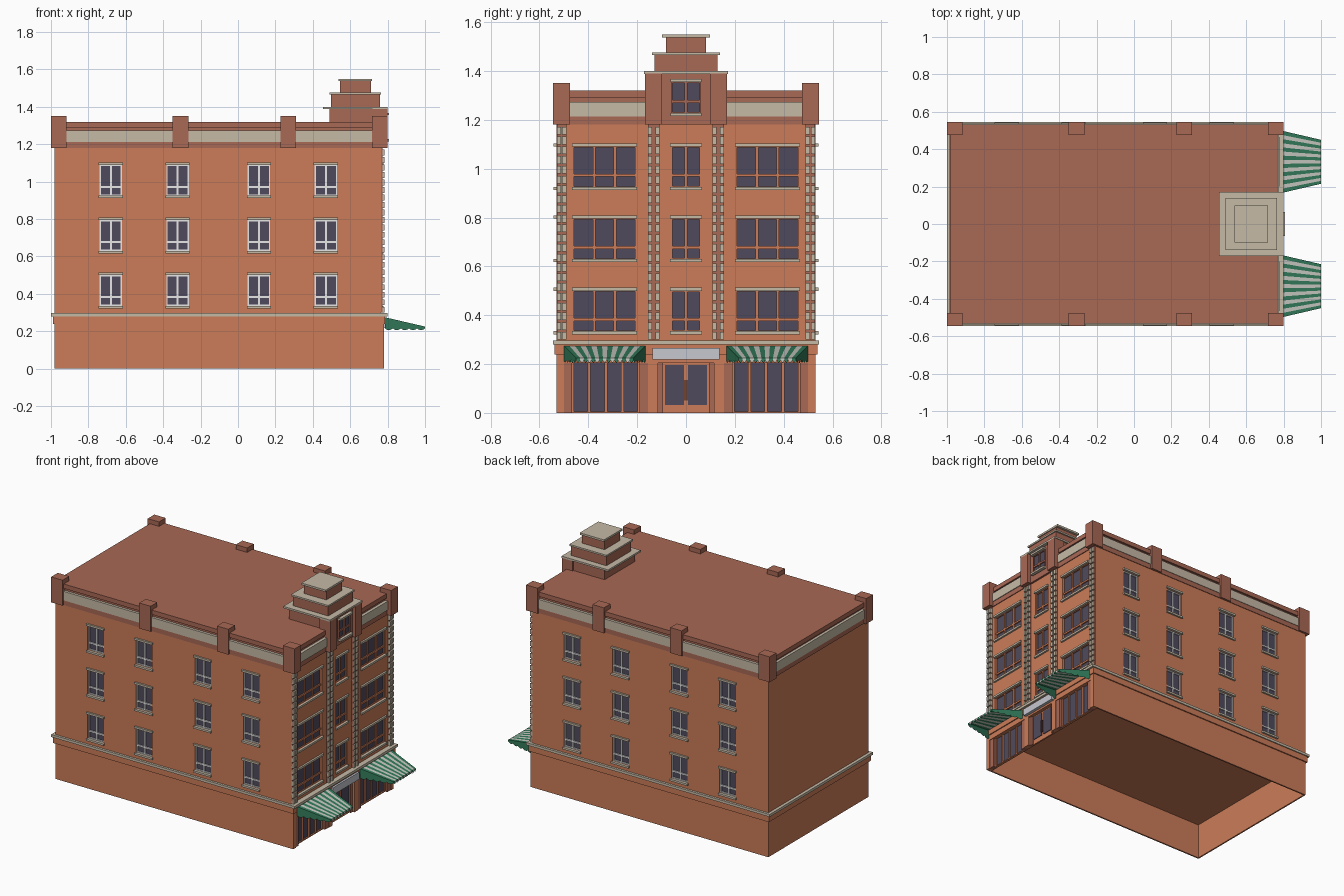
import bpy, bmesh
from mathutils import Vector

cube = bpy.data.objects.get("Cube")
if cube:
    bpy.data.objects.remove(cube, do_unlink=True)


def material(name, hex_code):
    srgb = [int(hex_code[i:i + 2], 16) / 255 for i in (0, 2, 4)]
    col = [c / 12.92 if c < 0.04 else ((c + 0.055) / 1.055) ** 2.4 for c in srgb] + [1]
    m = bpy.data.materials.new(name)
    m.use_nodes = True
    m.diffuse_color = col
    m.node_tree.nodes["Principled BSDF"].inputs["Base Color"].default_value = col
    return m


ORANGE = material("orange_brick", "cc7c58")
BROWN = material("brown_brick", "a86855")
STONE = material("beige_stone", "c6baa6")
GLASS = material("dark_glass", "504a5c")
WHITE = material("white_paint", "f0f0f0")
GREEN = material("awning_green", "337d5c")
CREAM = material("awning_cream", "cbccc4")
SIGN = material("sign_grey", "c6c8d0")
HANDLE = material("handle_brown", "5c3a30")

parts = {}


def box(name, mat, x0, x1, y0, y1, z0, z1):
    """Add a box to the named part."""
    bm = parts.setdefault(name, (bmesh.new(), [mat]))[0]
    vs = bmesh.ops.create_cube(bm, size=1)["verts"]
    size = Vector((x1 - x0, y1 - y0, z1 - z0))
    mid = Vector((x0 + x1, y0 + y1, z0 + z1)) / 2
    for v in vs:
        v.co = v.co * size + mid


FACADE, SIDE, BACK = 0.765, 0.53, -0.98


def wall_box(name, mat, wall, u0, u1, d0, d1, z0, z1):
    """Box on a wall: u runs along it, d points outward."""
    if wall == "facade":
        box(name, mat, FACADE + d0, FACADE + d1, u0, u1, z0, z1)
    elif wall == "front":
        box(name, mat, u0, u1, -SIDE - d1, -SIDE - d0, z0, z1)
    else:
        box(name, mat, u0, u1, SIDE + d0, SIDE + d1, z0, z1)


def window(wall, mid, width, z0, height, panes, bar_mat, edge, bar, out=0.0, cut=True):
    """Glazed opening with bars, sill and lintel."""
    u0, u1, z1 = mid - width / 2, mid + width / 2, z0 + height
    kind = wall + "_window_"
    if cut:
        wall_box("opening_cutter", GLASS, wall, u0, u1, -0.02, 0.02, z0, z1)
    wall_box(kind + "glass", GLASS, wall, u0, u1, out - 0.022, out - 0.014, z0, z1)

    def rail(a, b, c, d):
        wall_box(kind + "bars_" + bar_mat.name, bar_mat, wall, a, b, out - 0.02, out - 0.006, c, d)
    for i in range(panes + 1):
        half = edge if i in (0, panes) else bar / 2
        u = u0 + width * i / panes
        rail(max(u0, u - half), min(u1, u + half), z0, z1)
    for a, b in ((0, edge), (0.042, 0.042 + bar), (height - edge, height)):
        rail(u0, u1, z0 + a, z0 + b)
    for a, b in ((z0 - 0.013, z0), (z1, z1 + 0.013)):
        wall_box(kind + "stone", STONE, wall, u0 - 0.005, u1 + 0.005, out - 0.01, out + 0.012, a, b)


# Upper storeys
box("upper_walls", ORANGE, BACK, FACADE, -SIDE, SIDE, 0.24, 1.19)
for row in range(3):
    z = 0.335 + 0.295 * row
    for wall in ("front", "back"):
        for x in (-0.68, -0.323, 0.112, 0.47):
            window(wall, x, 0.12, z, 0.165, 2, WHITE, 0.007, 0.011)
    for y in (-0.333, 0.333):
        window("facade", y, 0.256, z, 0.165, 3, ORANGE, 0.003, 0.012)
    window("facade", 0, 0.12, z, 0.165, 2, ORANGE, 0.004, 0.012)

# Facade strips of stacked blocks
for s in (-1, 1):
    for y0, y1 in ((0.49, 0.528), (0.108, 0.156)):
        a, b = sorted((s * y0, s * y1))
        box("strip_backing", BROWN, FACADE - 0.01, FACADE + 0.008, a, b, 0.3, 1.18)
        for c, d in ((a, a + 0.017), (b - 0.017, b)):
            for i in range(22):
                z = 0.3 + 0.04 * i
                box("strip_blocks", STONE, FACADE, 0.783, c, d, z, z + 0.031)

# Belt course between ground floor and upper storeys
box("belt_brick", ORANGE, -0.99, 0.787, -0.538, 0.538, 0.24, 0.28)
box("belt_stone", STONE, -1, 0.80, -0.545, 0.545, 0.28, 0.297)

# Ground floor, open underneath
for s in (-1, 1):
    a, b = sorted((s * SIDE, s * (SIDE - 0.01)))
    box("ground_walls", ORANGE, BACK, 0.78, a, b, 0, 0.24)
box("ground_walls", ORANGE, BACK, BACK + 0.01, -SIDE, SIDE, 0, 0.24)
box("shop_header", ORANGE, 0.745, 0.78, -SIDE, SIDE, 0.205, 0.24)
for s in (-1, 1):
    def span(a, b):
        return sorted((s * a, s * b))
    box("shop_piers", ORANGE, 0.745, 0.78, *span(0.5, 0.53), 0, 0.21)
    box("shop_piers", ORANGE, 0.745, 0.78, *span(0.115, 0.155), 0, 0.21)
    for a, b in ((0.467, 0.5), (0.155, 0.19)):
        box("shop_jambs", BROWN, 0.745, 0.776, *span(a, b), 0, 0.21)
    box("shop_glass", GLASS, 0.745, 0.753, *span(0.19, 0.467), 0.003, 0.205)
    for i in range(5):
        y = 0.192 + 0.0682 * i
        box("shop_mullions", ORANGE, 0.745, 0.762, *span(y - 0.006, y + 0.006), 0, 0.205)
    box("shop_mullions", ORANGE, 0.745, 0.762, *span(0.19, 0.467), 0, 0.006)
    # Double door
    box("door_jambs", BROWN, 0.745, 0.766, *span(0.095, 0.115), 0, 0.21)
    box("door_glass", GLASS, 0.754, 0.760, *span(0.008, 0.086), 0.033, 0.197)
    box("door_handles", HANDLE, 0.755, 0.770, *span(0.002, 0.007), 0.05, 0.135)
box("door_leaf", ORANGE, 0.745, 0.756, -0.1, 0.1, 0, 0.21)
box("sign_board", SIGN, 0.775, 0.80, -0.138, 0.138, 0.218, 0.266)

# Parapet layers and posts
box("parapet_base", BROWN, -0.985, 0.77, -0.534, 0.534, 1.18, 1.213)
box("parapet_stone", STONE, -0.988, 0.775, -0.537, 0.537, 1.213, 1.273)
box("parapet_groove", BROWN, -0.97, 0.755, -0.52, 0.52, 1.273, 1.29)
box("roof", BROWN, -0.985, 0.766, -0.532, 0.532, 1.29, 1.32)
for s in (-1, 1):
    a, b = sorted((s * 0.475, s * 0.545))
    for x in (-0.958, -0.307, 0.268, 0.758):
        box("parapet_posts", BROWN, x - 0.042, x + 0.042, a, b, 1.18, 1.35)

# Stepped tower
box("tower_base", BROWN, 0.49, 0.778, -0.16, 0.16, 1.18, 1.39)
for s in (-1, 1):
    a, b = sorted((s * 0.098, s * 0.168))
    box("tower_pilasters", BROWN, 0.72, 0.80, a, b, 1.18, 1.39)
window("facade", 0, 0.118, 1.228, 0.127, 2, BROWN, 0.004, 0.012, 0.03, False)
box("tower_caps", STONE, 0.455, 0.80, -0.172, 0.172, 1.388, 1.40)
box("tower_steps", BROWN, 0.497, 0.758, -0.13, 0.13, 1.40, 1.465)
box("tower_caps", STONE, 0.49, 0.765, -0.14, 0.14, 1.465, 1.476)
box("tower_steps", BROWN, 0.545, 0.71, -0.082, 0.082, 1.476, 1.537)
box("tower_caps", STONE, 0.538, 0.717, -0.098, 0.098, 1.537, 1.55)

# Striped awnings with scalloped edges
for s, name in ((-1, "right_awning"), (1, "left_awning")):
    bm = bmesh.new()
    parts[name] = (bm, [GREEN, CREAM])

    def face(pts, index):
        bm.faces.new([bm.verts.new((x, s * y, z)) for x, y, z in pts]).material_index = index

    def scallop(a, b, base_z, index):
        """Hanging flap below the edge a-b with a rounded bottom."""
        def low(t, drop):
            p = Vector(a).lerp(Vector(b), t)
            return (p.x, p.y, base_z - drop)
        face([a, b] + [low(t, d) for t, d in ((1, 0), (0.8, 0.007), (0.5, 0.01),
                                              (0.2, 0.007), (0, 0))], index)
    count = 15
    inner = [(0.785, 0.165 + 0.335 * i / count, 0.275) for i in range(count + 1)]
    outer = [(1.0, 0.215 + 0.235 * i / count, 0.225) for i in range(count + 1)]
    for i in range(count):
        face([inner[i], outer[i], outer[i + 1], inner[i + 1]], i % 2)
        scallop(outer[i], outer[i + 1], 0.216, i % 2)
    for k in (0, count):
        a, b = Vector(inner[k]), Vector(outer[k])
        for i in range(5):
            scallop(tuple(a.lerp(b, i / 5)), tuple(a.lerp(b, (i + 1) / 5)), 0.216, 0)

# Turn the collected parts into objects
objects = {}
for name, (bm, mats) in parts.items():
    mesh = bpy.data.meshes.new(name)
    bm.to_mesh(mesh)
    bm.free()
    for m in mats:
        mesh.materials.append(m)
    objects[name] = bpy.data.objects.new(name, mesh)
    bpy.context.collection.objects.link(objects[name])

# Cut the window openings
walls, cutter = objects["upper_walls"], objects["opening_cutter"]
mod = walls.modifiers.new("openings", "BOOLEAN")
mod.operation, mod.solver, mod.object = "DIFFERENCE", "EXACT", cutter
bpy.context.view_layer.objects.active = walls
bpy.ops.object.modifier_apply(modifier=mod.name)
bpy.data.objects.remove(cutter, do_unlink=True)
